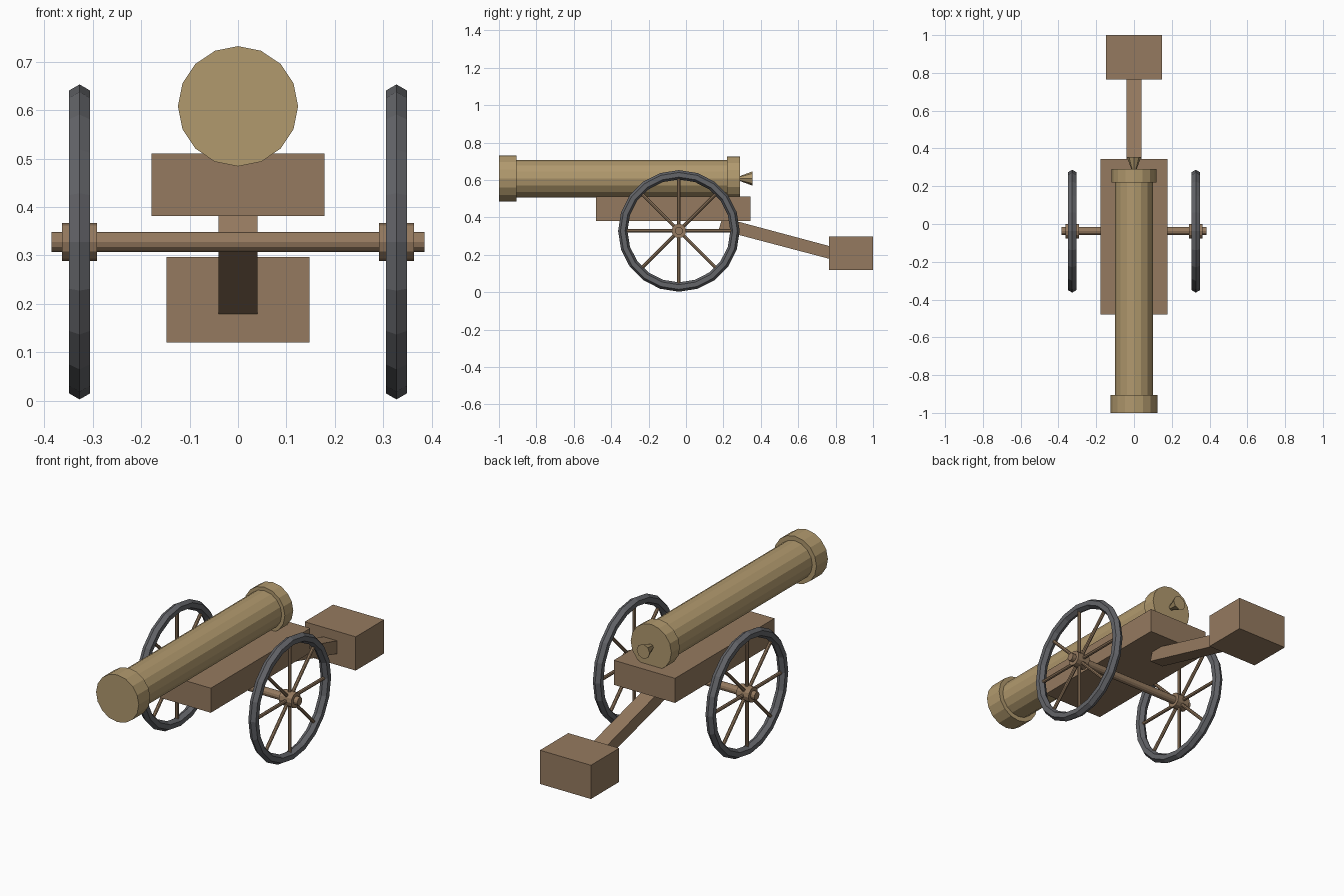
import bpy, bmesh, math
from mathutils import Matrix, Vector

if "Cube" in bpy.data.objects:
    bpy.data.objects.remove(bpy.data.objects["Cube"])


def material(name, rgb):
    m = bpy.data.materials.new(name)
    m.use_nodes = True
    m.diffuse_color = (*rgb, 1)
    m.node_tree.nodes["Principled BSDF"].inputs["Base Color"].default_value = (*rgb, 1)
    return m


BRASS = material("brass", (0.44, 0.32, 0.155))
WOOD = material("brown wood", (0.30, 0.195, 0.115))
IRON = material("dark iron", (0.125, 0.128, 0.14))


def finish(name, bm, mat):
    bmesh.ops.recalc_face_normals(bm, faces=bm.faces)
    mesh = bpy.data.meshes.new(name)
    bm.to_mesh(mesh)
    bm.free()
    mesh.materials.append(mat)
    ob = bpy.data.objects.new(name, mesh)
    bpy.context.collection.objects.link(ob)
    return ob


def add_rod(bm, a, b, r1, r2, sides):
    """Add a capped cylinder or cone between two points."""
    a, b = Vector(a), Vector(b)
    d = b - a
    turn = d.to_track_quat("Z", "Y").to_matrix().to_4x4()
    bmesh.ops.create_cone(bm, cap_ends=True, segments=sides, radius1=r1, radius2=r2,
                          depth=d.length, matrix=Matrix.Translation((a + b) / 2) @ turn)


def rod(name, a, b, r1, r2, sides, mat):
    bm = bmesh.new()
    add_rod(bm, a, b, r1, r2, sides)
    return finish(name, bm, mat)


def prism(name, half_width, side_profile, mat):
    """Extrude a (y, z) outline across x."""
    bm = bmesh.new()
    rings = [[bm.verts.new((x, y, z)) for y, z in side_profile]
             for x in (-half_width, half_width)]
    n = len(side_profile)
    for ring in rings:
        bm.faces.new(ring)
    for i in range(n):
        j = (i + 1) % n
        bm.faces.new((rings[0][i], rings[0][j], rings[1][j], rings[1][i]))
    return finish(name, bm, mat)


def block(name, half_width, y0, y1, z0, z1):
    return prism(name, half_width, [(y0, z0), (y1, z0), (y1, z1), (y0, z1)], WOOD)


# Barrel, its end bands and the rear knob
BARREL_Z = 0.608
for name, y0, y1, r1, r2, sides in (
        ("barrel", -0.95, 0.25, 0.10, 0.10, 16),
        ("muzzle_band", -1.0, -0.905, 0.124, 0.124, 16),
        ("breech_band", 0.22, 0.29, 0.118, 0.118, 16),
        ("breech_knob", 0.285, 0.355, 0.012, 0.038, 8)):
    rod(name, (0, y0, BARREL_Z), (0, y1, BARREL_Z), r1, r2, sides, BRASS)

# Carriage bed, sloping trail and trail block
block("carriage_bed", 0.178, -0.48, 0.345, 0.382, 0.511)
prism("trail", 0.04, [(0.175, 0.335), (0.80, 0.17), (0.80, 0.238), (0.195, 0.40)], WOOD)
block("trail_block", 0.148, 0.765, 1.0, 0.12, 0.297)

# Axle
AXLE_Y, AXLE_Z, WHEEL_X = -0.038, 0.328, 0.327
rod("axle", (-0.385, AXLE_Y, AXLE_Z), (0.385, AXLE_Y, AXLE_Z), 0.021, 0.021, 12, WOOD)

# Wheels: hexagonal-section rim, hub and eight spokes each
for side, label in ((1, "left"), (-1, "right")):
    centre = Vector((side * WHEEL_X, AXLE_Y, AXLE_Z))
    bm = bmesh.new()
    rings = []
    for i in range(20):
        a = math.tau * i / 20
        ring = []
        for k in range(6):
            t = math.tau * k / 6
            r = 0.30 + 0.025 * math.cos(t)
            offset = Vector((0.025 * math.sin(t), r * math.sin(a), r * math.cos(a)))
            ring.append(bm.verts.new(centre + offset))
        rings.append(ring)
    for i in range(20):
        p, q = rings[i], rings[(i + 1) % 20]
        for k in range(6):
            m = (k + 1) % 6
            bm.faces.new((p[k], p[m], q[m], q[k]))
    finish(label + "_wheel_rim", bm, IRON)

    reach = Vector((0.036, 0, 0))
    rod(label + "_hub", centre - reach, centre + reach, 0.039, 0.039, 12, WOOD)

    bm = bmesh.new()
    for i in range(8):
        a = math.tau * i / 8
        out = Vector((0, math.sin(a), math.cos(a)))
        add_rod(bm, centre + out * 0.02, centre + out * 0.29, 0.009, 0.009, 8)
    finish(label + "_spokes", bm, WOOD)
